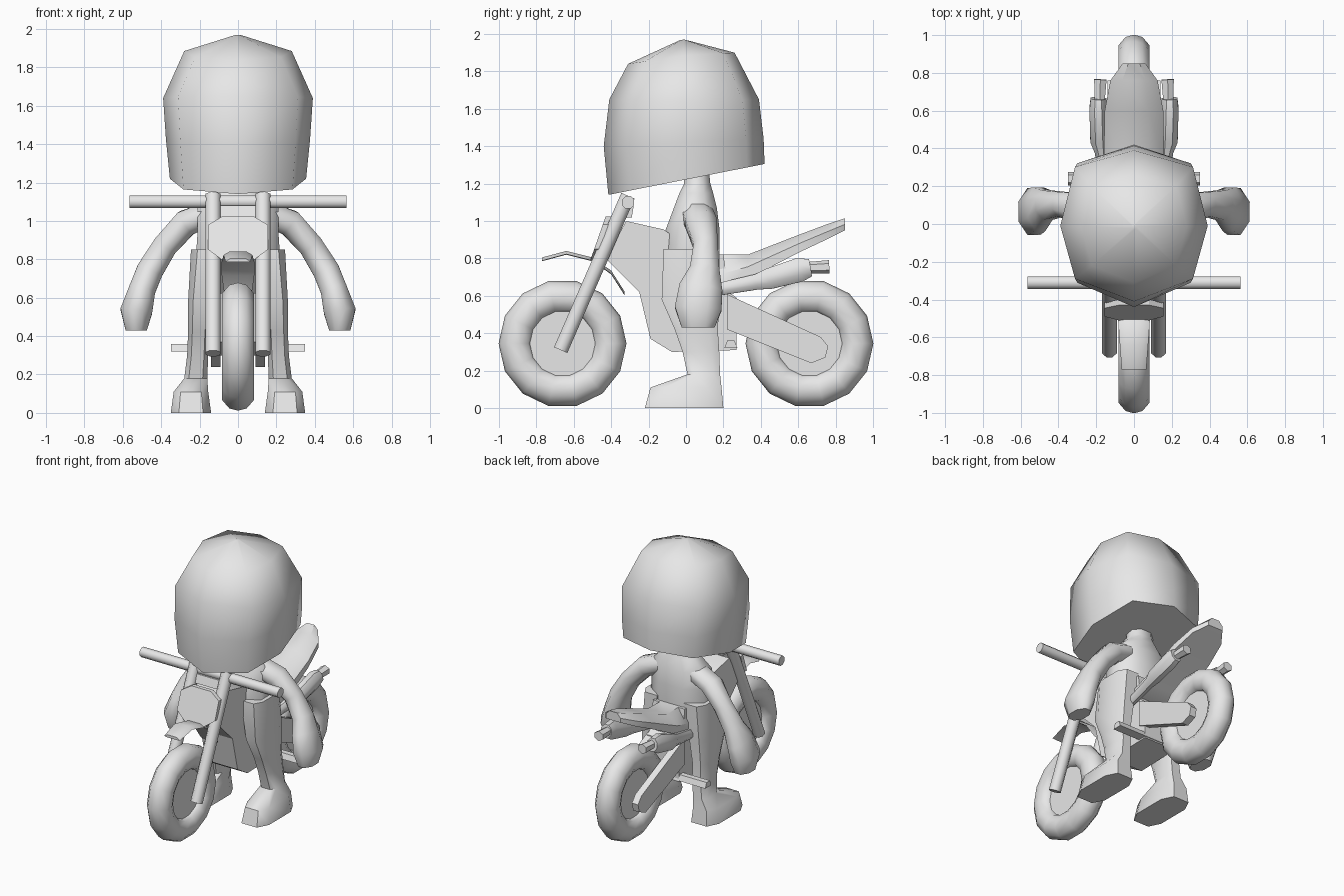
import bpy, bmesh, math
from mathutils import Vector

grey = bpy.data.materials.new("plain grey")
grey.diffuse_color = (0.8, 0.8, 0.8, 1)


def loft(name, rings, angle=35, mirror=False):
    """Skin a list of equal-length point rings, capping both ends."""
    bm = bmesh.new()
    vs = [[bm.verts.new(p) for p in r] for r in rings]
    n = len(rings[0])
    for a, b in zip(vs, vs[1:]):
        for i in range(n):
            j = (i + 1) % n
            bm.faces.new((a[i], a[j], b[j], b[i]))
    bm.faces.new(vs[0])
    bm.faces.new(vs[-1])
    bmesh.ops.recalc_face_normals(bm, faces=bm.faces)
    me = bpy.data.meshes.new(name)
    bm.to_mesh(me)
    bm.free()
    me.materials.append(grey)
    ob = bpy.data.objects.new(name, me)
    bpy.context.collection.objects.link(ob)
    bpy.ops.object.select_all(action='DESELECT')
    ob.select_set(True)
    bpy.context.view_layer.objects.active = ob
    bpy.ops.object.shade_smooth_by_angle(angle=math.radians(angle))
    if mirror:
        ob.modifiers.new("mirror", 'MIRROR')
    return ob


def prism(name, yz, x0, x1, mirror=False):
    """Side outline extruded across x."""
    return loft(name, [[(x, y, z) for y, z in yz] for x in (x0, x1)], 30, mirror)


def octagon(c=0.45):
    return [(1, -c), (1, c), (c, 1), (-c, 1), (-1, c), (-1, -c), (-c, -1), (c, -1)]


def stack(name, sections, c=0.45, angle=60, mirror=False):
    """Horizontal sections: z, centre x, centre y, half x, half y."""
    return loft(name, [[(cx + u * hx, cy + v * hy, z) for u, v in octagon(c)]
                       for z, cx, cy, hx, hy in sections], angle, mirror)


def sweep(name, stations, sides=8, angle=50, mirror=False):
    """Sections square to a path: centre, half width, half depth."""
    pts = [Vector(s[0]) for s in stations]
    rings = []
    for i, (p, a, b) in enumerate(stations):
        t = (pts[min(i + 1, len(pts) - 1)] - pts[max(i - 1, 0)]).normalized()
        ref = Vector((0, 1, 0)) if abs(t.y) < 0.8 else Vector((0, 0, 1))
        v = (ref - t * ref.dot(t)).normalized()
        u = v.cross(t)
        rings.append([pts[i] + u * a * math.cos(k) + v * b * math.sin(k)
                      for k in [2 * math.pi * (j + 0.5) / sides for j in range(sides)]])
    return loft(name, rings, angle, mirror)


# Wheels: fat tyre around a recessed hub
TYRE = [(0.035, 0.175), (0.06, 0.185), (0.083, 0.23), (0.083, 0.285), (0.045, 0.33)]
for name, cy in (("front_wheel", -0.66), ("rear_wheel", 0.66)):
    prof = [(-x, r) for x, r in TYRE] + [(0, 0.342)] + TYRE[::-1]
    loft(name, [[(x, cy + r * math.cos(k), 0.345 + r * math.sin(k))
                 for k in [2 * math.pi * j / 14 for j in range(14)]]
                for x, r in prof], 50)

# Steering: fork, handlebar, clamp
sweep("fork_leg", [((0.13, -0.67, 0.31), 0.042, 0.042),
                   ((0.13, -0.31, 1.135), 0.042, 0.042)], mirror=True)
sweep("handlebar", [((-0.565, -0.31, 1.10), 0.036, 0.036),
                    ((0.565, -0.31, 1.10), 0.036, 0.036)])
prism("fork_clamp", [(-0.37, 1.02), (-0.29, 1.02), (-0.28, 1.08), (-0.35, 1.08)], -0.1, 0.1)

# Number plate in front of the fork
PLATE = [(0.08, 0.795), (0.155, 0.85), (0.155, 0.98), (0.08, 1.025)]
PLATE += [(-x, z) for x, z in PLATE[::-1]]
loft("front_plate", [[(x, -0.51 + (z - 0.795) * 0.35 + d, z) for x, z in PLATE]
                     for d in (0, 0.03)], 30)

# Front mudguard: bent thin strip
GUARD = [(-0.77, 0.80, 0.065), (-0.64, 0.835, 0.075), (-0.5, 0.80, 0.085),
         (-0.40, 0.73, 0.085), (-0.33, 0.62, 0.07)]
loft("front_mudguard", [[(-w, y, z - 0.012), (-w * 0.6, y, z + 0.005), (w * 0.6, y, z + 0.005),
                         (w, y, z - 0.012), (w * 0.6, y, z - 0.015), (-w * 0.6, y, z - 0.015)]
                        for y, z, w in GUARD])

# Frame with tank and engine
prism("frame", [(-0.32, 1.0), (-0.12, 0.955), (0.08, 0.82), (0.2, 0.82), (0.23, 0.62),
                (0.27, 0.59), (0.27, 0.31), (-0.075, 0.30), (-0.19, 0.37),
                (-0.25, 0.62), (-0.43, 0.80)], -0.13, 0.13)

# Seat rising into the tail
TAIL = [(0.08, 0.82, 0.62, 0.13), (0.2, 0.82, 0.62, 0.15), (0.33, 0.82, 0.69, 0.16),
        (0.6, 0.925, 0.83, 0.155), (0.76, 0.985, 0.905, 0.125), (0.85, 1.015, 0.95, 0.06)]
loft("seat_tail", [[(-w, y, b), (w, y, b), (w, y, b + (t - b) * 0.5), (w * 0.5, y, t),
                    (-w * 0.5, y, t), (-w, y, b + (t - b) * 0.5)]
                   for y, t, b, w in TAIL])

# Rear swing arms and foot pegs
prism("swing_arm", [(0.22, 0.61), (0.27, 0.585), (0.72, 0.38), (0.76, 0.33), (0.745, 0.27),
                    (0.67, 0.24), (0.27, 0.40), (0.22, 0.42)], 0.09, 0.14, True)
prism("foot_pegs", [(0.205, 0.32), (0.275, 0.32), (0.26, 0.36), (0.22, 0.36)], -0.35, 0.35)

# Exhausts on both sides
sweep("exhaust", [((0.15, 0.15, 0.63), 0.03, 0.035), ((0.175, 0.38, 0.675), 0.035, 0.045),
                  ((0.185, 0.44, 0.69), 0.05, 0.06), ((0.19, 0.61, 0.74), 0.05, 0.07),
                  ((0.188, 0.665, 0.75), 0.045, 0.05)], 8, 40, True)
sweep("exhaust_tip", [((0.182, 0.64, 0.75), 0.03, 0.03),
                      ((0.178, 0.765, 0.755), 0.038, 0.036)], 6, 30, True)

# Rider torso with neck
stack("torso", [(0.58, 0, 0.04, 0.2, 0.13), (0.8, 0, 0.03, 0.22, 0.15),
                (0.95, 0, 0.035, 0.21, 0.145), (1.07, 0, 0.05, 0.21, 0.115),
                (1.15, 0, 0.055, 0.13, 0.09), (1.2, 0, 0.06, 0.09, 0.07),
                (1.3, 0, 0.05, 0.09, 0.07)])

# Legs with boots
stack("leg", [(0.85, 0.16, 0.03, 0.085, 0.15), (0.58, 0.195, 0.025, 0.065, 0.155),
              (0.42, 0.205, 0.055, 0.055, 0.115), (0.30, 0.21, 0.08, 0.055, 0.098),
              (0.18, 0.22, 0.095, 0.06, 0.087), (0.11, 0.245, 0.0, 0.09, 0.19),
              (0.0, 0.245, -0.01, 0.105, 0.21)], 0.6, 50, True)

# Arms ending in large mitten hands
sweep("arm", [((0.14, 0.06, 1.04), 0.07, 0.09), ((0.27, 0.08, 0.99), 0.075, 0.09),
              ((0.38, 0.105, 0.87), 0.07, 0.07), ((0.46, 0.10, 0.74), 0.075, 0.085),
              ((0.50, 0.08, 0.64), 0.075, 0.125), ((0.53, 0.065, 0.53), 0.09, 0.135),
              ((0.53, 0.065, 0.43), 0.06, 0.095)], 8, 60, True)


# Helmet: eight-sided rings, lower rim tilted up towards the back
def helmet_ring(side, front, back, zf, zs, zb, diag=0.8):
    mid = -0.01
    pts = []
    for u, v in [(0, -1), (diag, -0.7), (1, 0), (diag, 0.78), (0, 1),
                 (-diag, 0.78), (-1, 0), (-diag, -0.7)]:
        reach, zend = (mid - front, zf) if v < 0 else (back - mid, zb)
        pts.append((u * side, mid + v * reach, zs + (zend - zs) * abs(v)))
    return pts


loft("helmet", [helmet_ring(0.355, -0.415, 0.42, 1.14, 1.22, 1.305),
                helmet_ring(0.375, -0.44, 0.415, 1.40, 1.42, 1.44),
                helmet_ring(0.39, -0.41, 0.39, 1.65, 1.64, 1.65),
                helmet_ring(0.28, -0.31, 0.26, 1.84, 1.885, 1.90),
                helmet_ring(0.01, -0.03, 0.0, 1.968, 1.97, 1.968)], 62)
